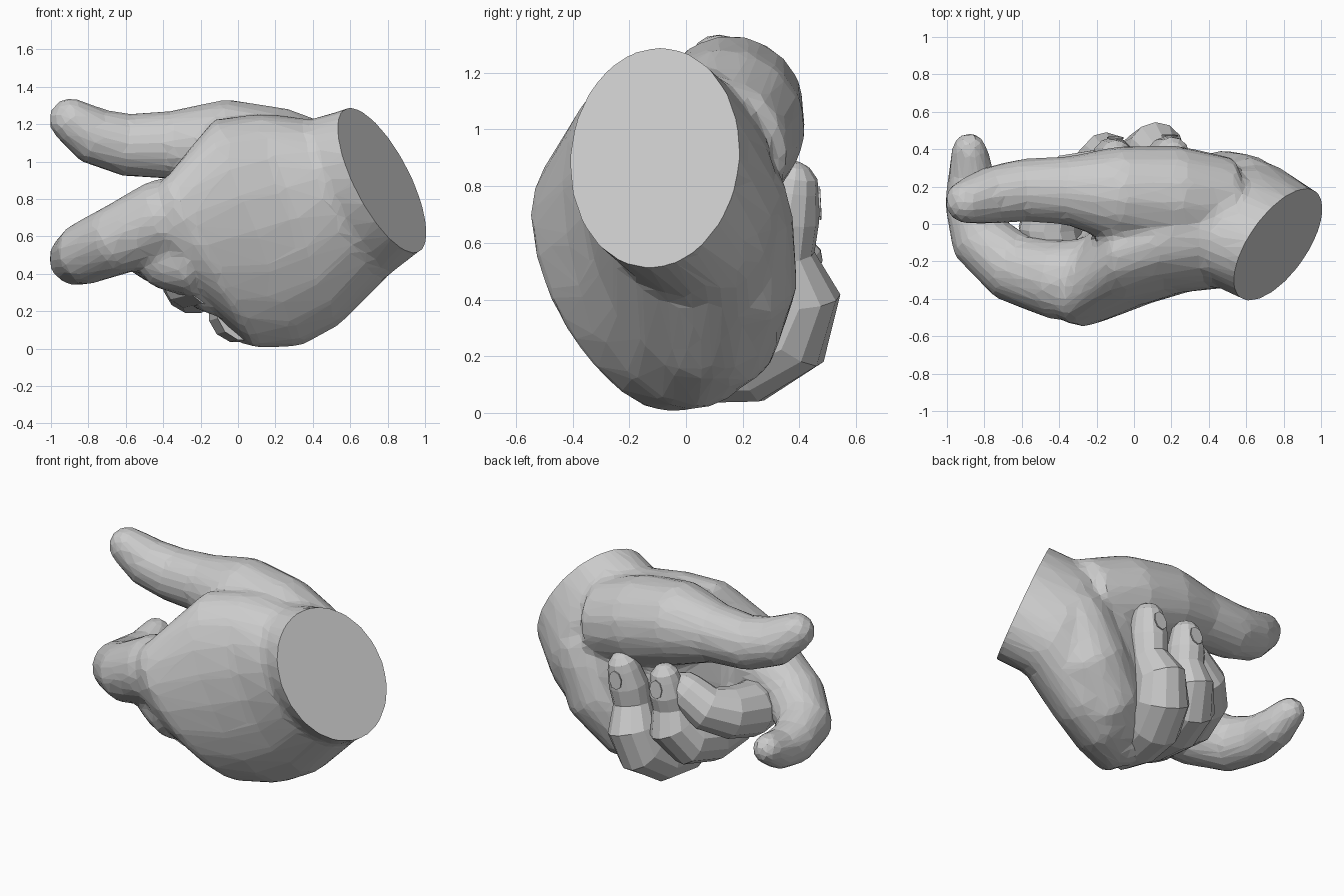
import bpy, bmesh, math
from mathutils import Vector

cube = bpy.data.objects.get("Cube")
if cube:
    bpy.data.objects.remove(cube)

grey = bpy.data.materials.new("plain grey")
grey.use_nodes = True
grey.diffuse_color = (0.6, 0.6, 0.6, 1)
grey.node_tree.nodes["Principled BSDF"].inputs["Base Color"].default_value = (0.6, 0.6, 0.6, 1)


def add_loft(bm, rings):
    """Bridge equal rings of points and cap both ends."""
    loops = [[bm.verts.new(p) for p in ring] for ring in rings]
    n = len(loops[0])
    for a, b in zip(loops, loops[1:]):
        for i in range(n):
            j = (i + 1) % n
            bm.faces.new((a[i], a[j], b[j], b[i]))
    bm.faces.new(loops[0][::-1])
    bm.faces.new(loops[-1])


def ellipse(centre, a, b, n):
    steps = [math.tau * i / n for i in range(n)]
    return [centre + a * math.cos(t) + b * math.sin(t) for t in steps]


def add_digit(bm, path, sides=10):
    """Round tube along (x, y, z, radius) points with a domed tip."""
    pts = [Vector(p[:3]) for p in path]
    rad = [p[3] for p in path]
    end = (pts[-1] - pts[-2]).normalized()
    tip, r = pts[-1], rad[-1]
    for k in (0.5, 0.85, 0.98):
        pts.append(tip + end * r * k)
        rad.append(r * math.sqrt(1 - k * k))
    rings = []
    side = None
    for i, p in enumerate(pts):
        d = (pts[min(i + 1, len(pts) - 1)] - pts[max(i - 1, 0)]).normalized()
        side = d.orthogonal() if side is None else side - d * side.dot(d)
        side.normalize()
        rings.append(ellipse(p, side * rad[i], d.cross(side) * rad[i], sides))
    add_loft(bm, rings)


def finish(bm, name):
    bmesh.ops.recalc_face_normals(bm, faces=bm.faces)
    mesh = bpy.data.meshes.new(name)
    bm.to_mesh(mesh)
    bm.free()
    mesh.materials.append(grey)
    obj = bpy.data.objects.new(name, mesh)
    bpy.context.collection.objects.link(obj)
    return obj


def fuse(obj, ratio):
    """Melt overlapping shells into one faceted skin."""
    m = obj.modifiers.new("fuse", "REMESH")
    m.mode, m.voxel_size = "VOXEL", 0.025
    m = obj.modifiers.new("soften", "SMOOTH")
    m.factor, m.iterations = 0.5, 10
    m = obj.modifiers.new("facet", "DECIMATE")
    m.ratio = ratio
    graph = bpy.context.evaluated_depsgraph_get()
    mesh = bpy.data.meshes.new_from_object(obj.evaluated_get(graph))
    obj.modifiers.clear()
    obj.data = mesh
    mesh.materials.clear()
    mesh.materials.append(grey)
    mesh.shade_flat()


# Palm: ellipse sections from wrist to knuckles (centre, long half, thick half)
wrist = Vector((0.77, -0.11, 0.9))
cut = Vector((1, -0.55, 0.468)).normalized()
tall, wide = Vector((-0.17, 0.02, 0.39)), Vector((0.165, 0.3, 0))
sections = [
    (wrist + cut * 0.2, tall, wide),
    (wrist, tall, wide),
    (Vector((0.6, -0.01, 0.81)), Vector((-0.2, -0.04, 0.42)), Vector((0.1, 0.33, 0))),
    (Vector((0.33, -0.01, 0.69)), Vector((-0.21, -0.08, 0.57)), Vector((0.03, 0.35, 0))),
    (Vector((0.1, -0.06, 0.62)), Vector((-0.23, -0.1, 0.61)), Vector((0, 0.36, 0))),
    (Vector((-0.16, -0.24, 0.45)), Vector((-0.24, -0.19, 0.45)), Vector((-0.03, 0.25, 0.03))),
    (Vector((-0.31, -0.26, 0.48)), Vector((-0.18, -0.13, 0.29)), Vector((-0.03, 0.2, 0.03))),
]
bm = bmesh.new()
add_loft(bm, [ellipse(*s, 20) for s in sections])

# Thumb with its fleshy base, hooked index finger, heel, and finger roots
thumb = [(0.5, 0.1, 0.92, 0.26), (0.2, 0.14, 1.01, 0.285), (-0.1, 0.16, 1.08, 0.26),
         (-0.36, 0.18, 1.09, 0.185), (-0.6, 0.18, 1.09, 0.17), (-0.78, 0.15, 1.14, 0.155),
         (-0.89, 0.12, 1.22, 0.125)]
index = [(-0.15, -0.28, 0.74, 0.22), (-0.42, -0.3, 0.69, 0.215), (-0.65, -0.23, 0.58, 0.19),
         (-0.82, -0.08, 0.51, 0.17), (-0.87, 0.12, 0.48, 0.145), (-0.87, 0.28, 0.49, 0.125),
         (-0.88, 0.39, 0.54, 0.1)]
heel = [(0.1, 0.05, 0.19, 0.16), (0.3, 0.08, 0.28, 0.25), (0.49, 0.13, 0.48, 0.27),
        (0.58, 0.14, 0.7, 0.24)]
middle_root = [(-0.2, -0.3, 0.47, 0.2), (-0.36, -0.24, 0.48, 0.18)]
ring_root = [(-0.1, -0.2, 0.36, 0.19), (-0.2, -0.12, 0.37, 0.16)]
little_root = [(0.08, -0.02, 0.19, 0.18), (0.02, 0.08, 0.2, 0.16)]
for path in (thumb, index, heel, middle_root, ring_root, little_root):
    add_digit(bm, path, 14)
hand = finish(bm, "palm_thumb_and_index")
fuse(hand, 0.075)

# Flat cut across the wrist
bm = bmesh.new()
bm.from_mesh(hand.data)
cutting = bmesh.ops.bisect_plane(bm, geom=bm.verts[:] + bm.edges[:] + bm.faces[:],
                                 plane_co=wrist, plane_no=cut, clear_outer=True)
rim = [e for e in cutting["geom_cut"] if isinstance(e, bmesh.types.BMEdge)]
bmesh.ops.holes_fill(bm, edges=rim, sides=0)
bm.to_mesh(hand.data)
bm.free()

# Three fingers curled into the palm
curled = {
    "middle_finger": [(-0.25, -0.3, 0.5, 0.17), (-0.41, -0.2, 0.51, 0.17),
                      (-0.45, -0.02, 0.53, 0.17), (-0.41, 0.14, 0.56, 0.16),
                      (-0.32, 0.25, 0.61, 0.14), (-0.2, 0.28, 0.7, 0.12)],
    "ring_finger": [(-0.15, -0.26, 0.39, 0.16), (-0.25, -0.1, 0.37, 0.16),
                    (-0.24, 0.1, 0.35, 0.165), (-0.2, 0.27, 0.38, 0.16),
                    (-0.14, 0.35, 0.48, 0.145), (-0.12, 0.33, 0.6, 0.115),
                    (-0.11, 0.35, 0.7, 0.115), (-0.1, 0.36, 0.79, 0.095)],
    "little_finger": [(0.04, -0.1, 0.2, 0.16), (0, 0.04, 0.19, 0.16),
                      (0.03, 0.22, 0.2, 0.17), (0.08, 0.35, 0.28, 0.17),
                      (0.12, 0.39, 0.41, 0.155), (0.16, 0.34, 0.55, 0.115),
                      (0.18, 0.35, 0.68, 0.12), (0.2, 0.37, 0.79, 0.1)],
}
for name, path in curled.items():
    bm = bmesh.new()
    add_digit(bm, path, 12)
    finish(bm, name)


# Thin nail plates laid on the tips
def nail(name, centre, along, out, length, width):
    along, out = Vector(along).normalized(), Vector(out).normalized()
    out = (out - along * out.dot(along)).normalized()
    across = along.cross(out)
    bm = bmesh.new()
    add_loft(bm, [ellipse(Vector(centre) + out * h, along * length, across * width, 8)
                  for h in (0, 0.008)])
    finish(bm, name)


nail("ring_nail", (-0.1, 0.456, 0.75), (0.1, -0.1, 1), (0, 1, 0), 0.06, 0.045)
nail("little_nail", (0.19, 0.468, 0.74), (0.2, -0.05, 1), (0, 1, 0), 0.06, 0.045)
